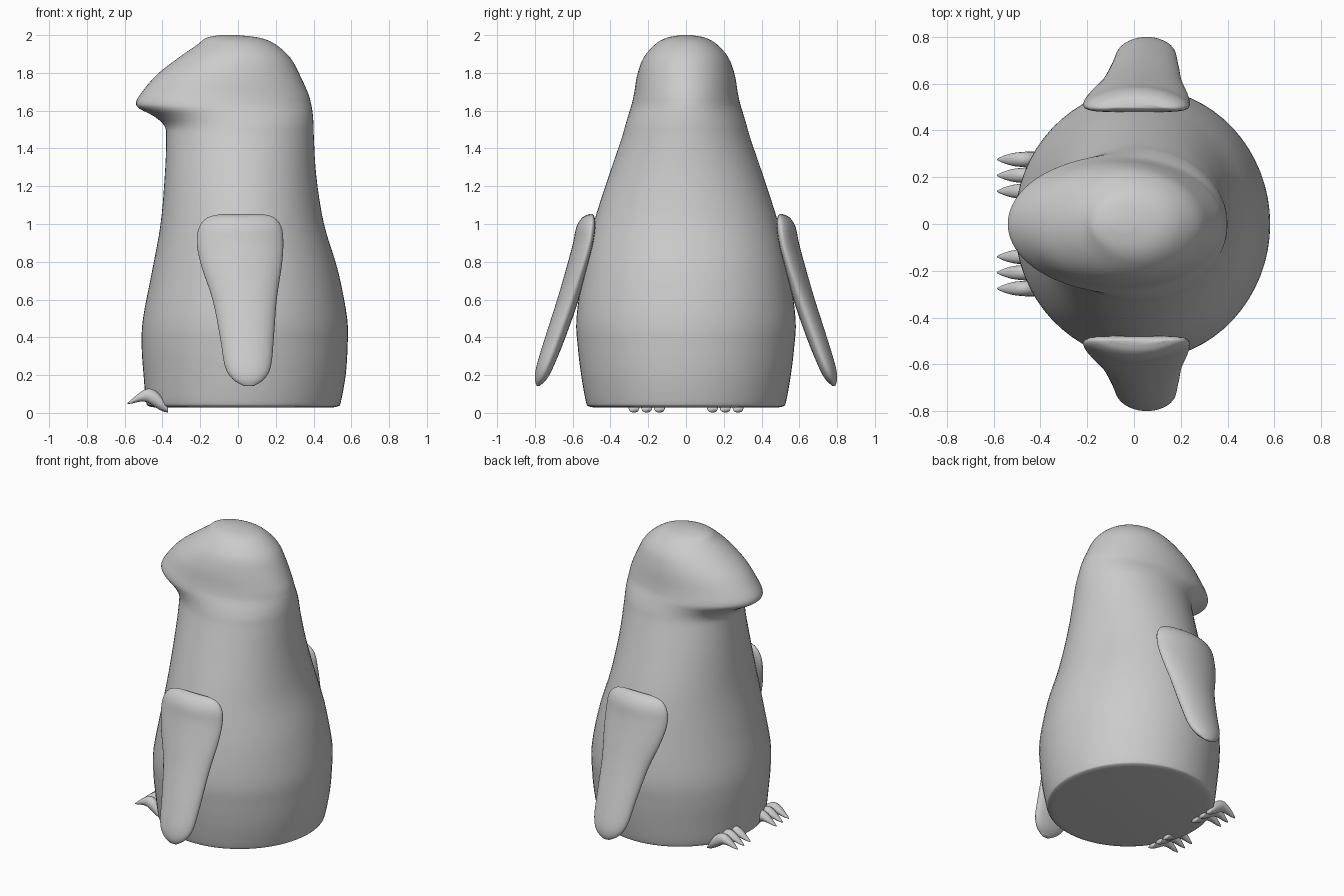
import bpy, bmesh, math

plumage = bpy.data.materials.new("plain grey")
plumage.diffuse_color = (0.6, 0.6, 0.6, 1)


def smooth_rows(rows, steps):
    """Catmull-Rom interpolation between rows of section numbers."""
    out = []
    for i in range(len(rows) - 1):
        a, b = rows[max(i - 1, 0)], rows[i]
        c, d = rows[i + 1], rows[min(i + 2, len(rows) - 1)]
        for s in range(steps):
            t = s / steps
            out.append([0.5 * (2*q + (r - p)*t + (2*p - 5*q + 4*r - w)*t*t
                               + (3*q - p - 3*r + w)*t**3)
                        for p, q, r, w in zip(a, b, c, d)])
    return out + [list(rows[-1])]


def loft(name, rings):
    """Skin closed rings of points and cap both ends."""
    bm = bmesh.new()
    vr = [[bm.verts.new(p) for p in ring] for ring in rings]
    n = len(vr[0])
    for a, b in zip(vr, vr[1:]):
        for i in range(n):
            j = (i + 1) % n
            bm.faces.new((a[i], a[j], b[j], b[i]))
    bm.faces.new(vr[0][::-1])
    bm.faces.new(vr[-1])
    bmesh.ops.recalc_face_normals(bm, faces=bm.faces)
    me = bpy.data.meshes.new(name)
    bm.to_mesh(me)
    bm.free()
    me.materials.append(plumage)
    me.shade_smooth()
    ob = bpy.data.objects.new(name, me)
    bpy.context.collection.objects.link(ob)
    return ob


def angles(n):
    return [2 * math.pi * i / n for i in range(n)]


# Body, head and beak: height, beak side x, back x, half width
body = [
    (0.028, -0.43, 0.49, 0.48), (0.035, -0.47, 0.53, 0.515),
    (0.06, -0.487, 0.545, 0.53), (0.2, -0.50, 0.57, 0.555),
    (0.35, -0.51, 0.58, 0.573), (0.5, -0.503, 0.578, 0.58),
    (0.75, -0.455, 0.53, 0.545), (1.0, -0.41, 0.455, 0.49),
    (1.25, -0.388, 0.415, 0.41), (1.45, -0.38, 0.402, 0.342),
    (1.52, -0.39, 0.40, 0.322), (1.57, -0.445, 0.397, 0.307),
    (1.61, -0.52, 0.392, 0.295), (1.64, -0.54, 0.386, 0.286),
    (1.69, -0.515, 0.372, 0.275), (1.79, -0.43, 0.327, 0.258),
    (1.88, -0.315, 0.277, 0.225), (1.95, -0.215, 0.20, 0.165),
    (1.985, -0.17, 0.12, 0.105), (2.0, -0.10, 0.0, 0.03),
]
rings = []
for z, x0, x1, w in smooth_rows(body, 4):
    cx, rx = (x0 + x1) / 2, (x1 - x0) / 2
    rings.append([(cx + rx * math.cos(a), w * math.sin(a), z) for a in angles(64)])
loft("body", rings)

# Flippers: height, left x, right x, centre y, half thickness
flipper = [
    (1.052, -0.09, 0.13, 0.505, 0.008), (1.035, -0.16, 0.19, 0.516, 0.032),
    (0.985, -0.205, 0.23, 0.53, 0.05), (0.90, -0.218, 0.24, 0.545, 0.053),
    (0.78, -0.195, 0.232, 0.575, 0.055), (0.60, -0.135, 0.205, 0.625, 0.057),
    (0.40, -0.095, 0.19, 0.692, 0.054), (0.25, -0.07, 0.175, 0.745, 0.046),
    (0.18, -0.03, 0.14, 0.768, 0.032), (0.143, 0.03, 0.085, 0.782, 0.008),
]
for side, label in ((-1, "right"), (1, "left")):
    rings = []
    for z, x0, x1, y, t in smooth_rows(flipper, 4):
        cx, rx = (x0 + x1) / 2, (x1 - x0) / 2
        ring = []
        for a in angles(32):
            u = math.cos(a)
            bend = 0.6 * (rx * u) ** 2     # edges wrap towards the body
            ring.append((cx + rx * u, side * (y + t * math.sin(a) - bend), z))
        rings.append(ring)
    loft(label + "_flipper", rings)

# Toes: x, centre z, half width, half height
toe = [
    (-0.585, 0.05, 0.003, 0.003), (-0.56, 0.062, 0.015, 0.012),
    (-0.52, 0.083, 0.027, 0.024), (-0.48, 0.092, 0.032, 0.036),
    (-0.44, 0.075, 0.034, 0.044), (-0.40, 0.045, 0.033, 0.036),
    (-0.37, 0.015, 0.025, 0.013),
]
for side, label in ((-1, "right"), (1, "left")):
    for k, y in enumerate((0.14, 0.208, 0.276)):
        rings = [[(x, side * y + w * math.cos(a), max(0, z + h * math.sin(a)))
                  for a in angles(16)] for x, z, w, h in smooth_rows(toe, 3)]
        loft(f"{label}_toe_{k + 1}", rings)
